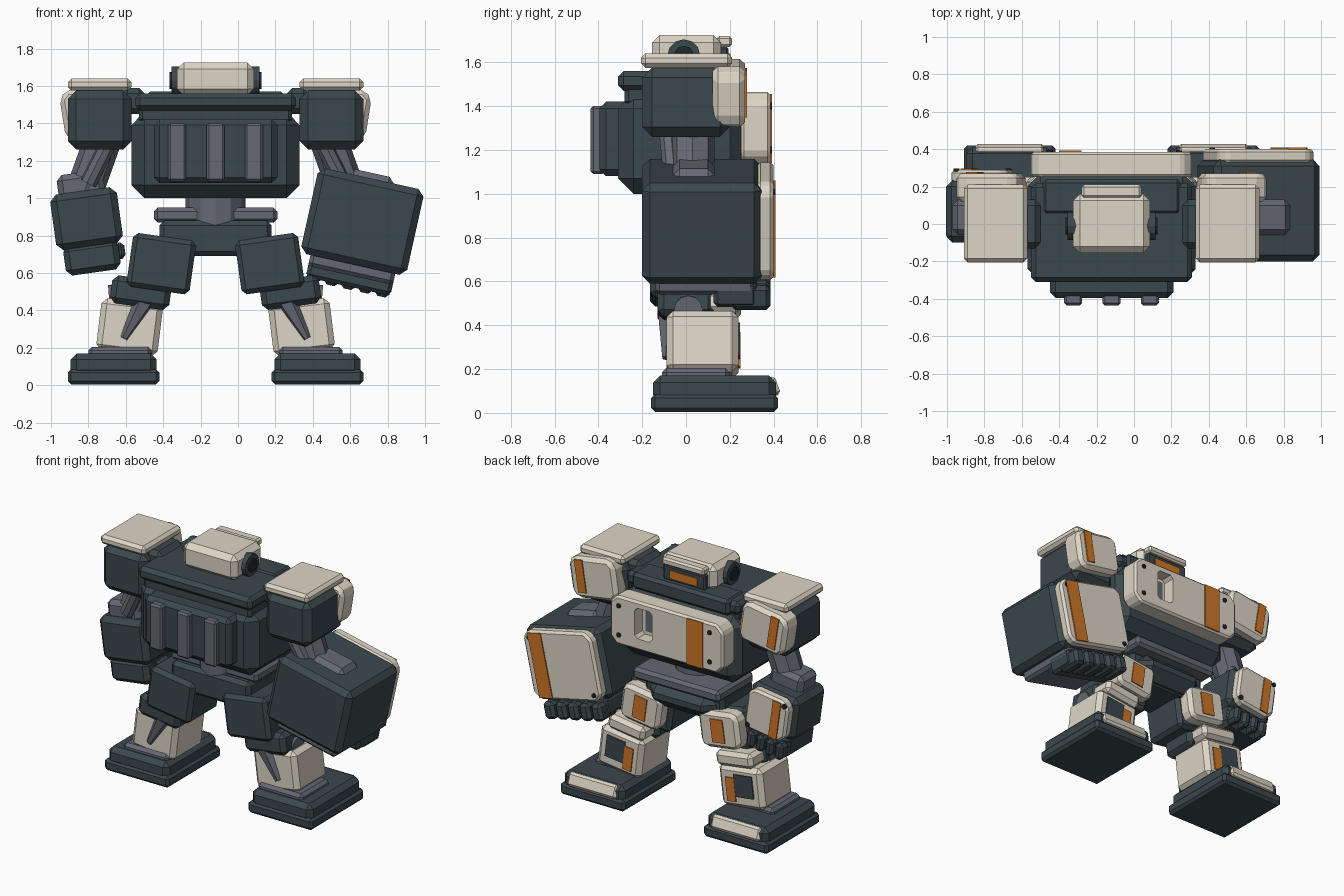
import bpy, bmesh
from math import radians
from mathutils import Matrix, Vector

if "Cube" in bpy.data.objects:
    bpy.data.objects.remove(bpy.data.objects["Cube"])

MID = -.12  # the body's own mirror plane


def material(name, r, g, b):
    mat = bpy.data.materials.new(name)
    mat.use_nodes = True
    mat.diffuse_color = (r, g, b, 1)
    mat.node_tree.nodes["Principled BSDF"].inputs["Base Color"].default_value = (r, g, b, 1)
    return mat


slate = material("slate", .044, .065, .075)
cream = material("cream", .73, .67, .57)
orange = material("orange", .62, .18, .02)
steel = material("steel", .13, .14, .175)
black = material("bolt_black", .015, .02, .025)


def finish(name, mat, bm, matrix):
    mesh = bpy.data.meshes.new(name)
    bm.to_mesh(mesh)
    bm.free()
    mesh.materials.append(mat)
    obj = bpy.data.objects.new(name, mesh)
    obj.matrix_world = matrix
    bpy.context.collection.objects.link(obj)
    return obj


def swing(tilt, pivot):
    """Turn about the y axis through a pivot given as (x, z)."""
    point = Vector((pivot[0], 0, pivot[1]))
    return Matrix.Translation(point) @ Matrix.Rotation(radians(tilt), 4, 'Y') @ Matrix.Translation(-point)


def box(name, mat, x, y, z, chamfer=.02, corner=0, tilt=0, pivot=None):
    """Chamfered box between limits; corner clips the outline seen along y."""
    centre = Vector([sum(pair) / 2 for pair in (x, y, z)])
    size = [abs(pair[1] - pair[0]) for pair in (x, y, z)]
    bm = bmesh.new()
    bmesh.ops.create_cube(bm, size=1)
    bmesh.ops.scale(bm, vec=size, verts=bm.verts)
    if corner:
        along = [e for e in bm.edges if abs((e.verts[0].co - e.verts[1].co).y) > size[1] / 2]
        bmesh.ops.bevel(bm, geom=along, offset=corner, segments=1, affect='EDGES')
    if chamfer:
        bmesh.ops.bevel(bm, geom=bm.edges[:], offset=min(chamfer, min(size) * .45),
                        segments=1, affect='EDGES')
    turn = swing(tilt, pivot or (centre.x, centre.z))
    return finish(name, mat, bm, turn @ Matrix.Translation(centre))


def rod(name, mat, start, end, radius, tip=None, sides=8, turn=Matrix()):
    start, end = Vector(start), Vector(end)
    axis = end - start
    bm = bmesh.new()
    bmesh.ops.create_cone(bm, cap_ends=True, segments=sides, radius1=radius,
                          radius2=radius if tip is None else tip, depth=axis.length)
    place = Matrix.Translation((start + end) / 2) @ axis.to_track_quat('Z', 'Y').to_matrix().to_4x4()
    return finish(name, mat, bm, turn @ place)


def bolt(name, x, y, z, turn=Matrix()):
    rod(name, black, (x, y - .01, z), (x, y + .008, z), .016, turn=turn)


# Torso, upper deck and ribbed pack
box("torso", slate, x=(-.57, .33), y=(-.31, .27), z=(1, 1.46), chamfer=.07)
box("upper_deck", slate, x=(-.55, .31), y=(-.31, .22), z=(1.47, 1.56), chamfer=.025)
box("deck_core", slate, x=(-.53, .29), y=(-.28, .2), z=(1.4, 1.5))
box("collar", slate, x=(-.49, .25), y=(.05, .24), z=(1.46, 1.57))
box("pack", slate, x=(-.45, .21), y=(-.395, -.2), z=(1.08, 1.42), chamfer=.03)
for i in range(3):
    centre = MID + (i - 1) * .205
    box("pack_rib", steel, x=(centre - .048, centre + .048), y=(-.435, -.37), z=(1.09, 1.4),
        chamfer=.012)

# Chest plate with its recessed window, stripe and bolts
chest = box("chest_plate", cream, x=(-.55, .31), y=(.25, .385), z=(1.13, 1.465),
            chamfer=.014, corner=.05)
cutter = box("window_cutter", cream, x=(-.01, .12), y=(.3, .5), z=(1.21, 1.42), chamfer=0, corner=.02)
cutter.hide_render = cutter.hide_viewport = True
cut = chest.modifiers.new("window", 'BOOLEAN')
cut.object = cutter
cut.operation = 'DIFFERENCE'
box("window_back", steel, x=(.015, .095), y=(.299, .306), z=(1.235, 1.395), chamfer=0)
box("chest_stripe", orange, x=(-.4, -.28), y=(.384, .392), z=(1.14, 1.455), chamfer=0)
for x in (-.45, .24):
    for z in (1.2, 1.4):
        bolt("chest_bolt", x, .385, z)

# Head with brow, visor and ears
box("head", cream, x=(-.325, .085), y=(-.155, .16), z=(1.55, 1.725), chamfer=.035)
box("brow", cream, x=(-.28, .04), y=(.14, .21), z=(1.67, 1.72), chamfer=.012)
box("visor", slate, x=(-.28, .04), y=(.14, .195), z=(1.565, 1.67), chamfer=.01)
box("visor_light", orange, x=(-.225, -.015), y=(.194, .202), z=(1.585, 1.64), chamfer=0)
for side in (-1, 1):
    rod("ear", slate, (MID + side * .18, -.01, 1.63), (MID + side * .235, -.01, 1.63), .075, sides=12)
    rod("ear_cap", black, (MID + side * .2, -.01, 1.63), (MID + side * .245, -.01, 1.63), .045, sides=12)

# Waist and pelvis
rod("waist_column", steel, (MID, .02, .85), (MID, .02, 1.03), .16, sides=12)
box("waist_plate", steel, x=(-.45, .21), y=(-.1, .29), z=(.87, .95))
box("pelvis", slate, x=(-.42, .18), y=(-.14, .2), z=(.69, .88), chamfer=.025)
box("front_skirt", slate, x=(-.37, .13), y=(0, .27), z=(.7, .88), chamfer=.07)

# Shoulders and legs, mirrored across the body
for side, label in ((-1, "right_"), (1, "left_")):
    def span(a, b):
        return MID + side * a, MID + side * b

    def pair(name, mat, x, y, z, tilt=0, pivot=None, **shape):
        pivot = (MID + side * pivot[0], pivot[1]) if pivot else None
        return box(label + name, mat, span(*x), y, z, tilt=side * tilt, pivot=pivot, **shape)

    def spot(x, y, z):
        return MID + side * x, y, z

    # Shoulder and upper arm
    pair("shoulder", slate, (.45, .79), (-.2, .2), (1.26, 1.575), chamfer=.045)
    pair("shoulder_joint", slate, (.38, .5), (-.13, .13), (1.45, 1.59), chamfer=.03)
    pair("shoulder_cap", cream, (.45, .79), (-.205, .21), (1.575, 1.64), chamfer=.02)
    hinge = (.64, 1.46)
    pair("pauldron", cream, (.47, .82), (.12, .27), (1.32, 1.6), tilt=9, pivot=hinge,
         chamfer=.025, corner=.04)
    pair("pauldron_stripe", orange, (.7, .76), (.269, .278), (1.365, 1.585), tilt=9,
         pivot=hinge, chamfer=0)
    rod(label + "upper_arm", steel, spot(.6, .03, 1.32), spot(.7, .03, 1.04), .1)
    rod(label + "arm_piston", steel, spot(.57, -.08, 1.3), spot(.68, -.06, 1.08), .045)

    # Thigh and knee
    hip = (.29, .65)
    pair("thigh", slate, (.12, .46), (-.165, .16), (.505, .795), tilt=-8, pivot=hip, chamfer=.025)
    pair("thigh_plate", cream, (.15, .45), (.13, .25), (.54, .785), tilt=-8, pivot=hip,
         chamfer=.025, corner=.03)
    pair("thigh_stripe", orange, (.25, .345), (.249, .257), (.585, .74), tilt=-8, pivot=hip, chamfer=0)
    pair("knee", slate, (.24, .56), (-.13, .13), (.42, .57), tilt=-8, chamfer=.03)
    rod(label + "knee_pin", steel, spot(.3, .01, .49), spot(.57, .01, .47), .065, sides=12)
    pair("knee_pad", cream, (.27, .55), (.08, .25), (.44, .54), tilt=-8, chamfer=.025)

    # Shin with panel, stripe and calf spike
    shank = (.46, .31)
    pair("shin", cream, (.295, .625), (-.09, .24), (.17, .45), tilt=-7, pivot=shank, chamfer=.03)
    pair("shin_panel", slate, (.42, .56), (.239, .247), (.25, .4), tilt=-7, pivot=shank, chamfer=0)
    pair("shin_stripe", orange, (.355, .42), (.239, .248), (.215, .375), tilt=-7, pivot=shank, chamfer=0)
    rod(label + "calf_spike", steel, spot(.37, -.07, .47), spot(.49, -.09, .25), .065, tip=.02, sides=6)

    # Ankle and foot
    pair("ankle", steel, (.34, .68), (-.11, .2), (.15, .205))
    pair("foot_sole", slate, (.3, .79), (-.16, .42), (.005, .085), chamfer=.018)
    pair("foot", slate, (.315, .775), (-.15, .41), (.05, .17), chamfer=.032)
    toe = pair("toe_plate", cream, (.36, .73), (.37, .42), (.075, .165), chamfer=.015)
    toe.matrix_world = toe.matrix_world @ Matrix.Rotation(radians(20), 4, 'X')


# Forearms: each is laid out upright, then swung about its own centre
def forearm(label, cx, cz, tilt, half, tall, back, front, fingers, elbow, stripe, stripe_half):
    pivot = (cx, cz)
    turn = swing(tilt, pivot)

    def part(name, mat, x, y, z, **shape):
        return box(label + name, mat, (cx + x[0], cx + x[1]), y, (cz + z[0], cz + z[1]),
                   tilt=tilt, pivot=pivot, **shape)

    part("forearm", slate, (-half, half), (back, front), (-tall, tall), chamfer=.035)
    part("elbow", steel, (-.13, .12), (-.06, .13), (tall - .08, tall + elbow), chamfer=.03)
    # Shield plate with its stripe and two bolts
    edge, rise = half - .025, tall - .005
    face = front + .055
    part("shield", cream, (-edge, edge), (front - .02, face), (-rise, rise), chamfer=.016, corner=.045)
    part("shield_stripe", orange, (stripe - stripe_half, stripe + stripe_half),
         (face - .001, face + .008), (-rise + .015, rise - .015), chamfer=0)
    outer = edge * .8 if stripe > 0 else -edge * .8
    for flip in (-1, 1):
        bolt(label + "shield_bolt", cx + flip * outer, face, cz + flip * rise * .8, turn)
    # Wrist, palm and a row of fingers
    reach = half * .8
    part("wrist", steel, (-reach, reach), (back + .06, front - .03), (-tall - .06, -tall + .03))
    part("palm", slate, (-reach, reach), (front - .22, front - .02), (-tall - .12, -tall))
    step = 2 * reach / fingers
    for i in range(fingers):
        left = -reach + i * step
        part("finger", slate, (left + .006, left + step - .006), (front - .14, front + .04),
             (-tall - .135, -tall - .02))
    return part


forearm("left_", .665, .875, 12.5, .29, .235, -.2, .345, 5, .03, .165, .05)
small = forearm("right_", -.81, .89, -8, .18, .15, -.1, .235, 4, .1, -.07, .03)
small("fist", slate, (-.148, .148), (-.08, .22), (-.29, -.13), chamfer=.03)
small("thumb", slate, (.13, .18), (.02, .14), (-.24, -.15))
